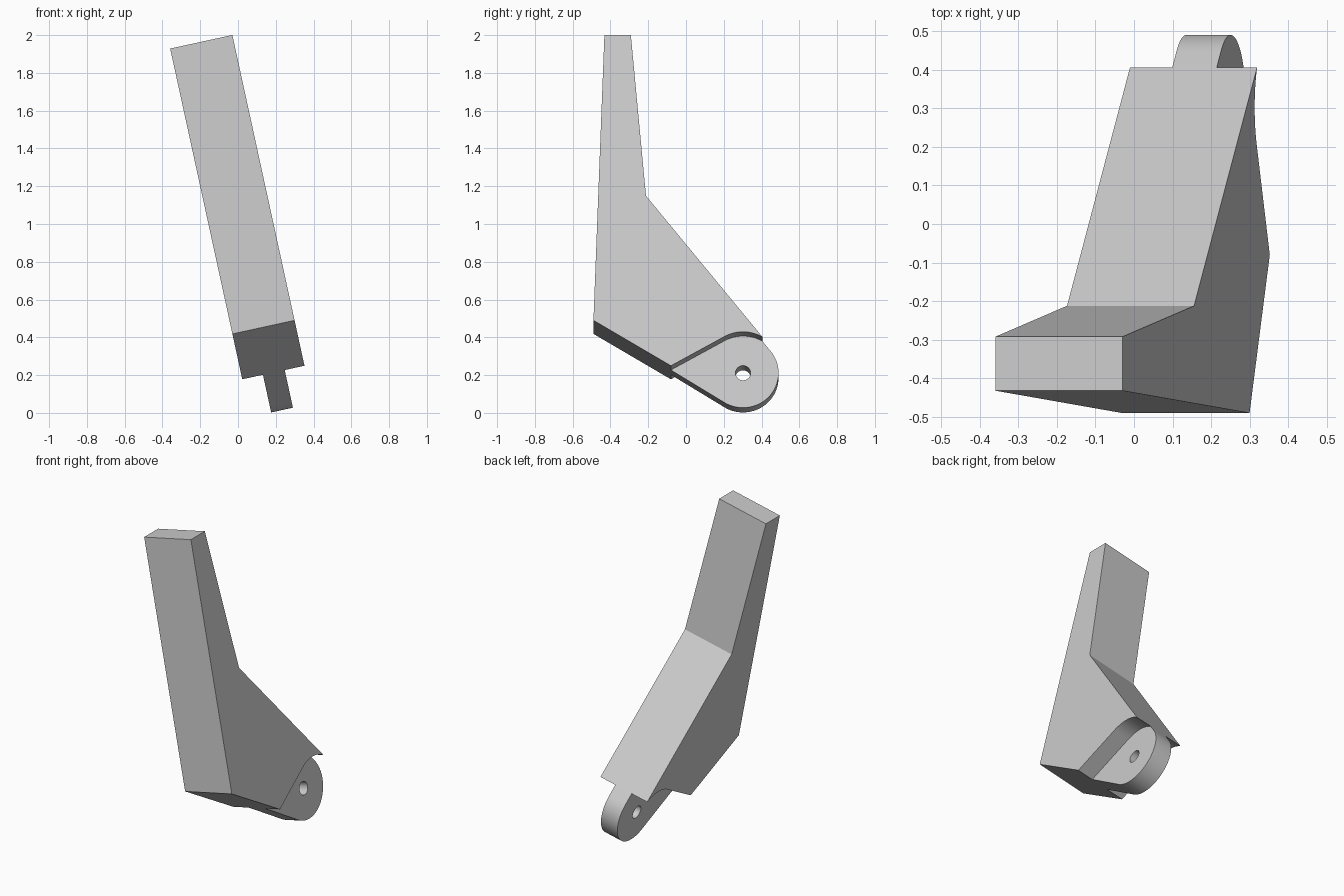
import bpy, bmesh
from math import radians, degrees, cos, sin, acos, atan2, hypot
from mathutils import Matrix

cube = bpy.data.objects.get("Cube")
if cube:
    bpy.data.objects.remove(cube, do_unlink=True)

grey = bpy.data.materials.new("plain grey")
grey.use_nodes = True
colour = (0.6, 0.6, 0.6, 1)
grey.diffuse_color = colour
grey.node_tree.nodes["Principled BSDF"].inputs["Base Color"].default_value = colour

TILT = Matrix.Rotation(radians(-12.3), 4, 'Y')
LEFT, RIGHT = 0.06, 0.397            # full width of the arm
TAB_LEFT, TAB_RIGHT = 0.172, 0.29    # width of the hinge tab
PIVOT = (0.302, 0.153)
HEEL = (-0.08, 0.169)
TAB_R, NOTCH_R, HOLE_R = 0.188, 0.2, 0.04


def arc(radius, start, end, steps):
    angles = [radians(start + (end - start) * i / steps) for i in range(steps + 1)]
    return [(PIVOT[0] + radius * cos(a), PIVOT[1] + radius * sin(a)) for a in angles]


def extrude_profile(name, profile, x0, x1):
    bm = bmesh.new()
    face = bm.faces.new([bm.verts.new((x0, y, z)) for y, z in profile])
    new = bmesh.ops.extrude_face_region(bm, geom=[face])["geom"]
    verts = [v for v in new if isinstance(v, bmesh.types.BMVert)]
    bmesh.ops.translate(bm, verts=verts, vec=(x1 - x0, 0, 0))
    bmesh.ops.recalc_face_normals(bm, faces=bm.faces)
    bm.transform(TILT)
    mesh = bpy.data.meshes.new(name)
    bm.to_mesh(mesh)
    bm.free()
    mesh.materials.append(grey)
    obj = bpy.data.objects.new(name, mesh)
    bpy.context.collection.objects.link(obj)
    return obj


# Angles where lines from the heel touch the tab and notch circles
dy, dz = HEEL[0] - PIVOT[0], HEEL[1] - PIVOT[1]
toward_heel, reach = degrees(atan2(dz, dy)), hypot(dy, dz)
tab_end = toward_heel + degrees(acos(TAB_R / reach)) - 360
notch_start = toward_heel - degrees(acos(NOTCH_R / reach))

# Arm with the rounded hinge end
outline = [HEEL, (-0.49, 0.415), (-0.432, 1.961), (-0.292, 1.961), (-0.212, 1.09)]
arm = extrude_profile("hinged_arm", outline + arc(TAB_R, 38.6, tab_end, 40), LEFT, RIGHT)

# Notches either side of the tab, and the pin hole
curve = arc(NOTCH_R, notch_start, 40, 24)
start = tuple(h - 0.3 * (c - h) for h, c in zip(HEEL, curve[0]))
notch = [start] + curve + [(0.8, 0.3), (0.8, -0.3), (start[0], -0.3)]
cutters = [
    extrude_profile("left_notch_cutter", notch, TAB_RIGHT, RIGHT + 0.1),
    extrude_profile("right_notch_cutter", notch, LEFT - 0.1, TAB_LEFT),
    extrude_profile("pin_hole_cutter", arc(HOLE_R, 0, 348.75, 31), LEFT - 0.1, RIGHT + 0.1),
]
bpy.ops.object.select_all(action='DESELECT')
arm.select_set(True)
bpy.context.view_layer.objects.active = arm
for cutter in cutters:
    cutter.hide_render = True
    mod = arm.modifiers.new(cutter.name, 'BOOLEAN')
    mod.operation, mod.solver, mod.object = 'DIFFERENCE', 'EXACT', cutter
    bpy.ops.object.modifier_apply(modifier=mod.name)
    bpy.data.objects.remove(cutter, do_unlink=True)

bpy.ops.object.shade_smooth_by_angle(angle=radians(25))
